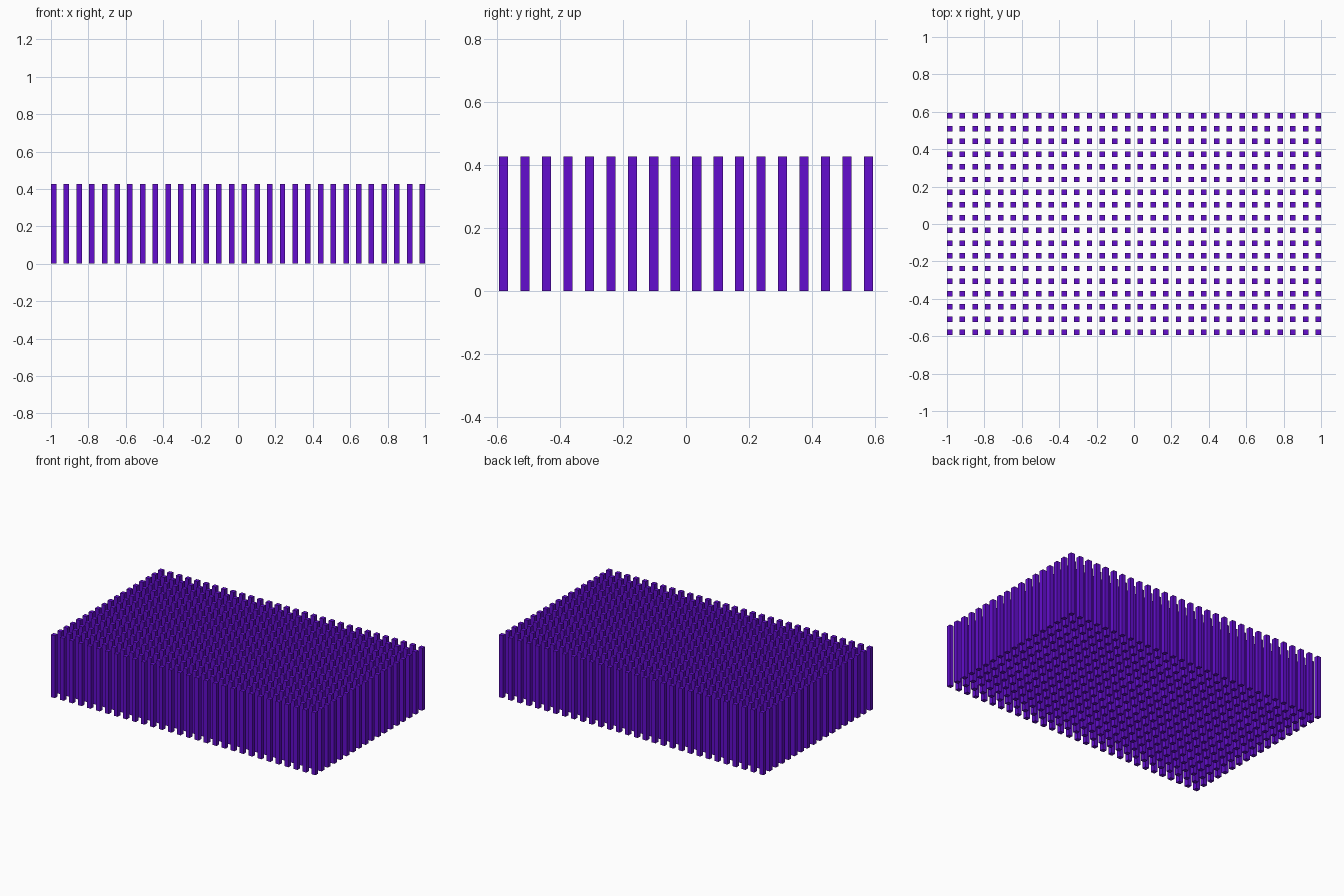
import bpy

if "Cube" in bpy.data.objects:
    bpy.data.objects.remove(bpy.data.objects["Cube"])

COLUMNS, ROWS = 30, 18
PITCH, WIDTH, HEIGHT = 0.06796, 0.0291, 0.427

violet = bpy.data.materials.new("violet")
violet.diffuse_color = (0.125, 0.004, 0.62, 1.0)
violet.use_nodes = True
violet.node_tree.nodes["Principled BSDF"].inputs["Base Color"].default_value = violet.diffuse_color

# One square post at the front left corner
bpy.ops.mesh.primitive_cube_add(
    size=1,
    location=(-PITCH * (COLUMNS - 1) / 2, -PITCH * (ROWS - 1) / 2, HEIGHT / 2))
posts = bpy.context.object
posts.name = "post_grid"
for v in posts.data.vertices:
    v.co = (v.co.x * WIDTH, v.co.y * WIDTH, v.co.z * HEIGHT)
posts.data.materials.append(violet)

# Repeat it into a regular grid of free-standing posts
for name, count, step in (("columns", COLUMNS, (PITCH, 0, 0)),
                          ("rows", ROWS, (0, PITCH, 0))):
    array = posts.modifiers.new(name, 'ARRAY')
    array.count = count
    array.use_relative_offset = False
    array.use_constant_offset = True
    array.constant_offset_displace = step
